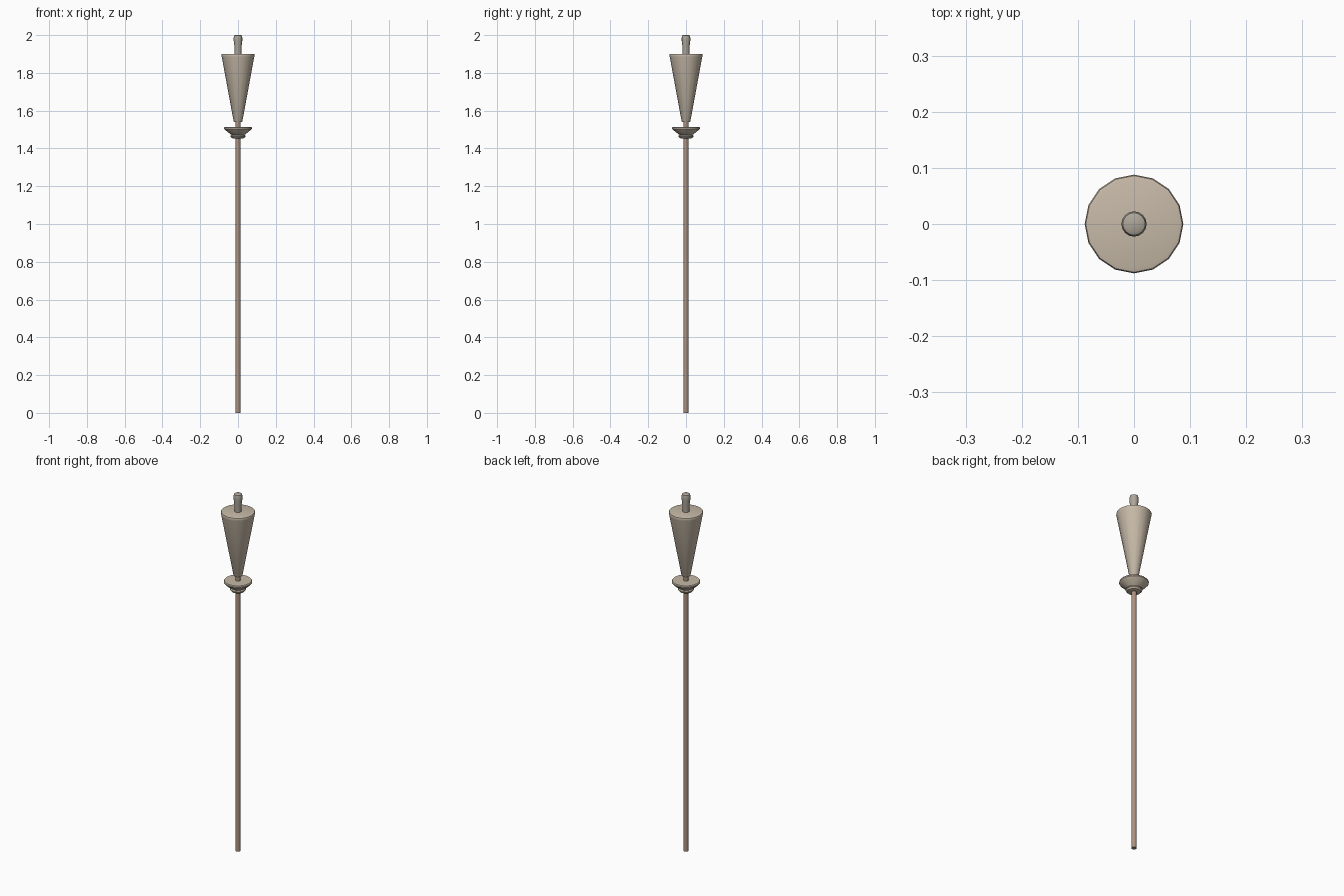
import bpy, bmesh, math

if "Cube" in bpy.data.objects:
    bpy.data.objects.remove(bpy.data.objects["Cube"])


def material(name, colour):
    m = bpy.data.materials.new(name)
    m.diffuse_color = (*colour, 1)
    m.use_nodes = True
    m.node_tree.nodes["Principled BSDF"].inputs["Base Color"].default_value = m.diffuse_color
    return m


def lathe(name, profile, sides, mat, angle=35):
    """Revolve (radius, z) points about z and cap both ends."""
    bm = bmesh.new()
    rings = []
    for r, z in profile:
        rings.append([bm.verts.new((r * math.cos(math.tau * i / sides),
                                    r * math.sin(math.tau * i / sides), z))
                      for i in range(sides)])
    for a, b in zip(rings, rings[1:]):
        for i in range(sides):
            j = (i + 1) % sides
            bm.faces.new((a[i], a[j], b[j], b[i]))
    bm.faces.new(rings[0][::-1])
    bm.faces.new(rings[-1])
    mesh = bpy.data.meshes.new(name)
    bm.to_mesh(mesh)
    bm.free()
    mesh.materials.append(mat)
    ob = bpy.data.objects.new(name, mesh)
    bpy.context.collection.objects.link(ob)
    bpy.context.view_layer.objects.active = ob
    ob.select_set(True)
    bpy.ops.object.shade_smooth_by_angle(angle=math.radians(angle))
    ob.select_set(False)
    return ob


wood = material("wood", (0.42, 0.29, 0.21))
tan = material("tan", (0.57, 0.49, 0.39))
grey = material("grey_tan", (0.42, 0.38, 0.32))

# Long shaft
lathe("shaft", [(0.013, 0), (0.013, 1.55)], 16, wood)

# Collar: small lower ring and wide flared dish
lathe("collar_ring", [(0.022, 1.452), (0.034, 1.455), (0.041, 1.463),
                      (0.041, 1.468), (0.032, 1.474), (0.030, 1.480)], 16, tan)
lathe("collar_dish", [(0.032, 1.470), (0.040, 1.476), (0.068, 1.498),
                      (0.073, 1.504), (0.073, 1.510), (0.069, 1.514)], 16, tan)

# Tapered head with a softened rim
lathe("head", [(0.021, 1.540), (0.023, 1.543), (0.086, 1.885),
               (0.088, 1.894), (0.086, 1.899), (0.079, 1.901)], 16, tan)

# Wick, slightly wider towards its rounded tip
lathe("wick", [(0.018, 1.89), (0.019, 1.94), (0.0225, 1.970),
               (0.0225, 1.988), (0.020, 1.997), (0.015, 2.0)], 16, grey)
